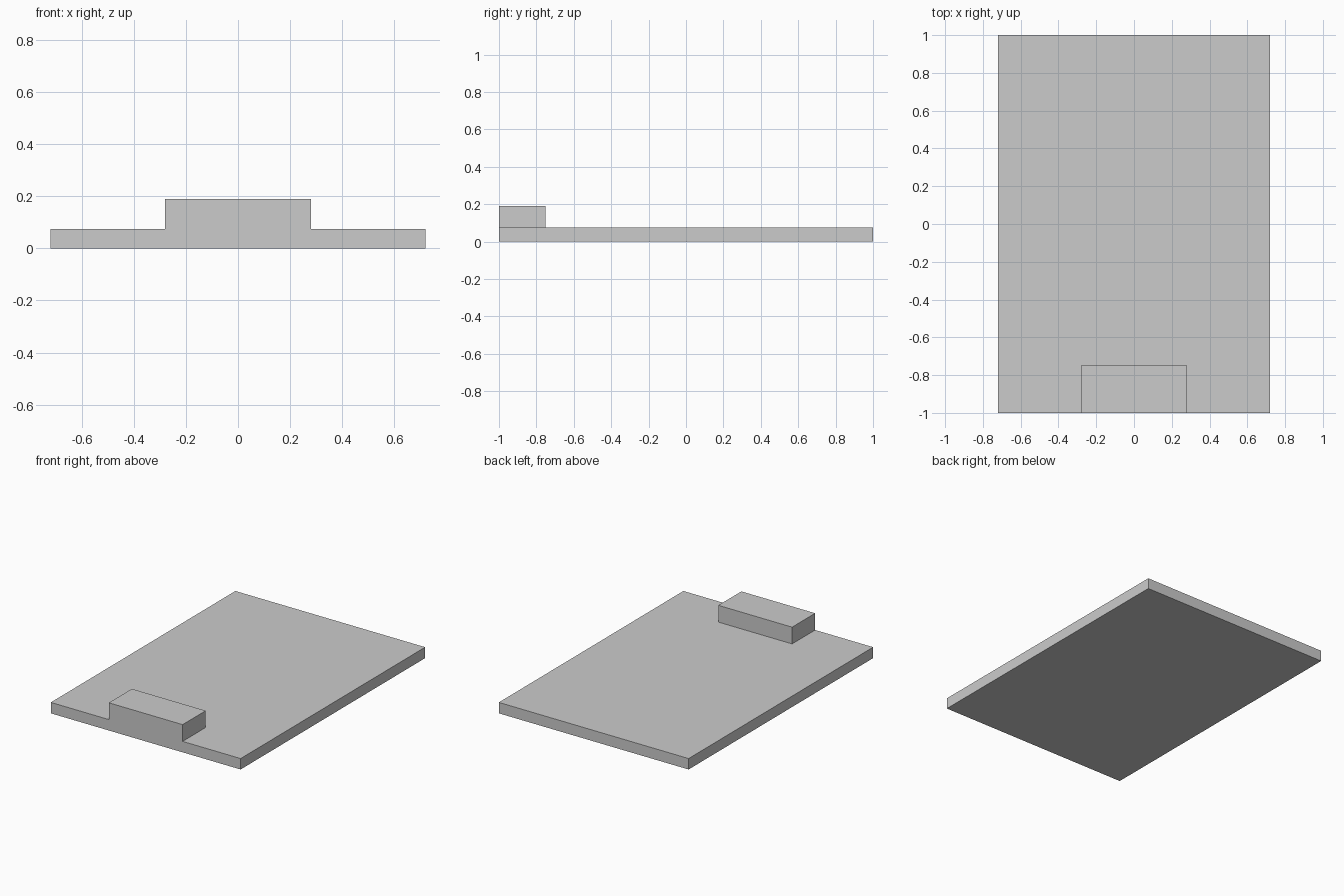
import bpy, bmesh
from mathutils import Matrix, Vector

if "Cube" in bpy.data.objects:
    bpy.data.objects.remove(bpy.data.objects["Cube"])

W, L, T = 0.72, 1.0, 0.075          # plate half width, half length, thickness
BW, BY, TOP = 0.28, -0.75, 0.19     # block half width, back edge, top height

# Plate
bm = bmesh.new()
bmesh.ops.create_cube(bm, size=1, matrix=Matrix.Translation((0, 0, T / 2))
                      @ Matrix.Diagonal((2 * W, 2 * L, T, 1)))

# Cut lines around the block's footprint
for co, no in (((-BW, 0, 0), (1, 0, 0)), ((BW, 0, 0), (1, 0, 0)), ((0, BY, 0), (0, 1, 0))):
    bmesh.ops.bisect_plane(bm, geom=bm.verts[:] + bm.edges[:] + bm.faces[:],
                           plane_co=co, plane_no=no)

# Block raised from the plate at the front edge
foot = [f for f in bm.faces if f.normal.z > 0.9
        and abs(f.calc_center_median().x) < BW and f.calc_center_median().y < BY]
raised = bmesh.ops.extrude_face_region(bm, geom=foot)["geom"]
bmesh.ops.delete(bm, geom=[f for f in foot if f.is_valid], context='FACES_ONLY')
bmesh.ops.translate(bm, vec=Vector((0, 0, TOP - T)),
                    verts=[g for g in raised if isinstance(g, bmesh.types.BMVert)])

# Merge coplanar faces so the front reads as one flat face
bmesh.ops.dissolve_limit(bm, angle_limit=0.01, verts=bm.verts[:], edges=bm.edges[:])
bmesh.ops.recalc_face_normals(bm, faces=bm.faces[:])

mesh = bpy.data.meshes.new("base_plate_with_block")
bm.to_mesh(mesh)
bm.free()
bpy.context.collection.objects.link(bpy.data.objects.new("base_plate_with_block", mesh))
